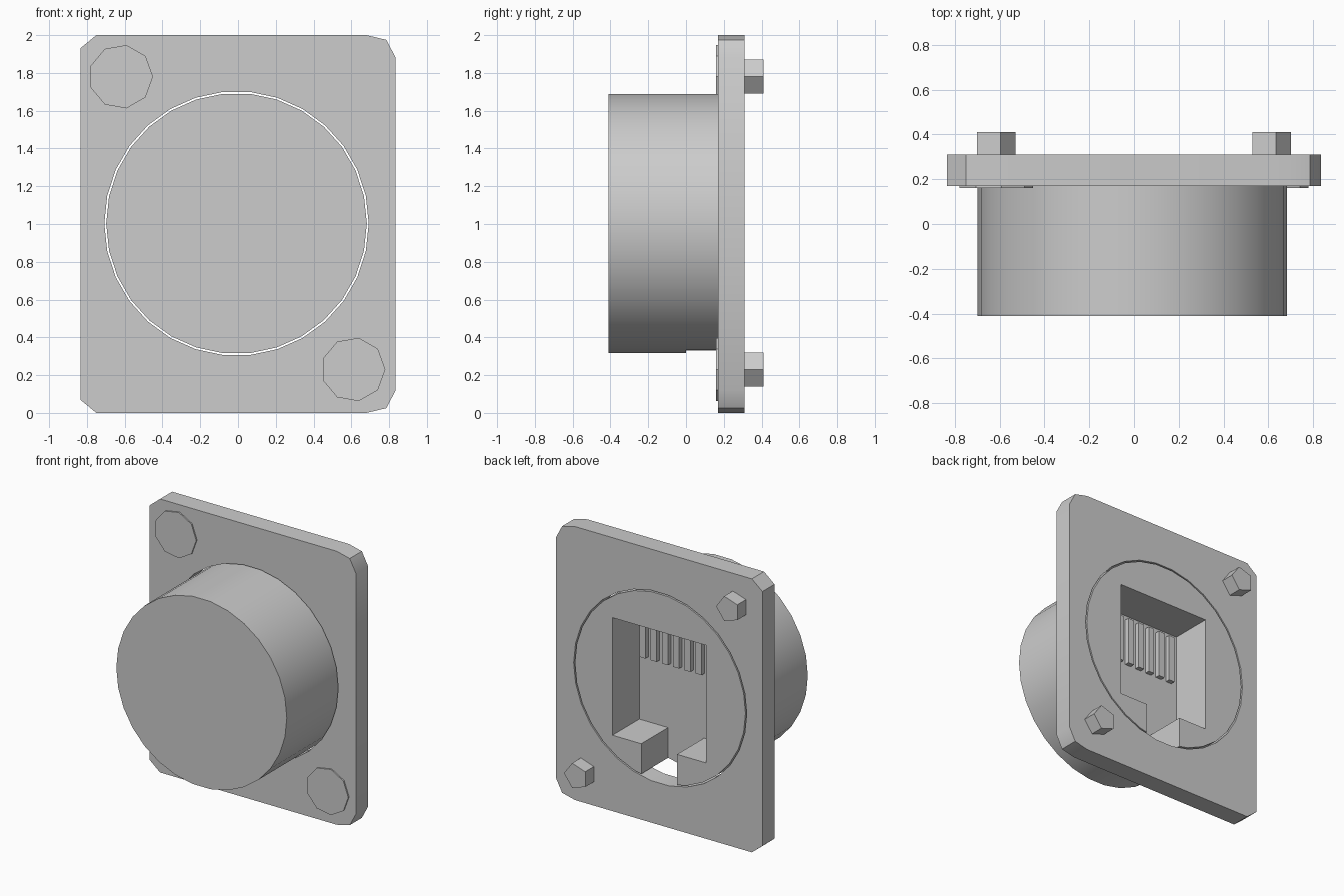
import bpy
import bmesh
import math

cube = bpy.data.objects.get("Cube")
if cube:
    bpy.data.objects.remove(cube, do_unlink=True)

grey = bpy.data.materials.new("light_grey")
grey.use_nodes = True
COLOUR = (0.604, 0.604, 0.604, 1)
grey.diffuse_color = COLOUR
grey.node_tree.nodes["Principled BSDF"].inputs["Base Color"].default_value = COLOUR


def prism(name, outline, y0, y1):
    """Extrude an (x, z) outline along y."""
    bm = bmesh.new()
    face = bm.faces.new([bm.verts.new((x, y0, z)) for x, z in outline])
    ext = bmesh.ops.extrude_face_region(bm, geom=[face])["geom"]
    moved = [v for v in ext if isinstance(v, bmesh.types.BMVert)]
    bmesh.ops.translate(bm, verts=moved, vec=(0, y1 - y0, 0))
    bmesh.ops.recalc_face_normals(bm, faces=bm.faces)
    mesh = bpy.data.meshes.new(name)
    bm.to_mesh(mesh)
    bm.free()
    mesh.materials.append(grey)
    obj = bpy.data.objects.new(name, mesh)
    bpy.context.collection.objects.link(obj)
    return obj


def ring(cx, cz, radius, sides):
    """Regular polygon with its first corner towards +x."""
    steps = [2 * math.pi * i / sides for i in range(sides)]
    return [(cx + radius * math.cos(a), cz + radius * math.sin(a)) for a in steps]


def select_only(obj):
    bpy.ops.object.select_all(action="DESELECT")
    obj.select_set(True)
    bpy.context.view_layer.objects.active = obj


def cut(obj, cutter):
    """Subtract the cutter for good and remove it."""
    cutter.hide_render = True
    mod = obj.modifiers.new("cut", "BOOLEAN")
    mod.operation = "DIFFERENCE"
    mod.solver = "EXACT"
    mod.object = cutter
    select_only(obj)
    bpy.ops.object.modifier_apply(modifier=mod.name)
    bpy.data.objects.remove(cutter, do_unlink=True)


def smooth(obj):
    select_only(obj)
    bpy.ops.object.shade_smooth_by_angle(angle=math.radians(30))


FRONT, BACK = 0.17, 0.31
AXIS = (-0.008, 1.003)

# Flange plate: clipped corners, mirrored top to bottom, with a round hole
upper = [(0.835, 1.88), (0.785, 1.975), (0.68, 2), (-0.75, 2), (-0.835, 1.93)]
lower = [(x, 2 - z) for x, z in reversed(upper)]
plate = prism("flange_plate", upper + lower, FRONT, BACK)
cut(plate, prism("hole_cutter", ring(*AXIS, 0.70, 30), 0, 0.5))
smooth(plate)

# Round body with a socket that opens to the back and through the underside
body = prism("round_body", ring(*AXIS, 0.69, 30), -0.41, BACK)
W, SLOT, FLOOR, CEILING = 0.378, 0.145, 0.555, 1.415
right_half = [(SLOT, 0.2), (SLOT, FLOOR), (W, FLOOR), (W, CEILING)]
left_half = [(-x, z) for x, z in reversed(right_half)]
cut(body, prism("socket_cutter", right_half + left_half, 0, 0.5))
smooth(body)

# Row of eight contacts on the socket's inner wall
for i in range(8):
    x = 0.01 + (i - 3.5) * 0.091
    bar = [(x - 0.024, 1.03), (x + 0.024, 1.03), (x + 0.024, 1.38), (x - 0.024, 1.38)]
    prism(f"contact_{i + 1}", bar, 0, 0.035)

# Screw heads on the front and their pins at the back, in opposite corners
for corner, x, z in (("upper", -0.62, 1.78), ("lower", 0.61, 0.23)):
    prism(f"{corner}_screw_head", ring(x, z, 0.17, 9), 0.16, FRONT)
    prism(f"{corner}_screw_pin", ring(x - 0.005, z, 0.095, 5), BACK, 0.41)
